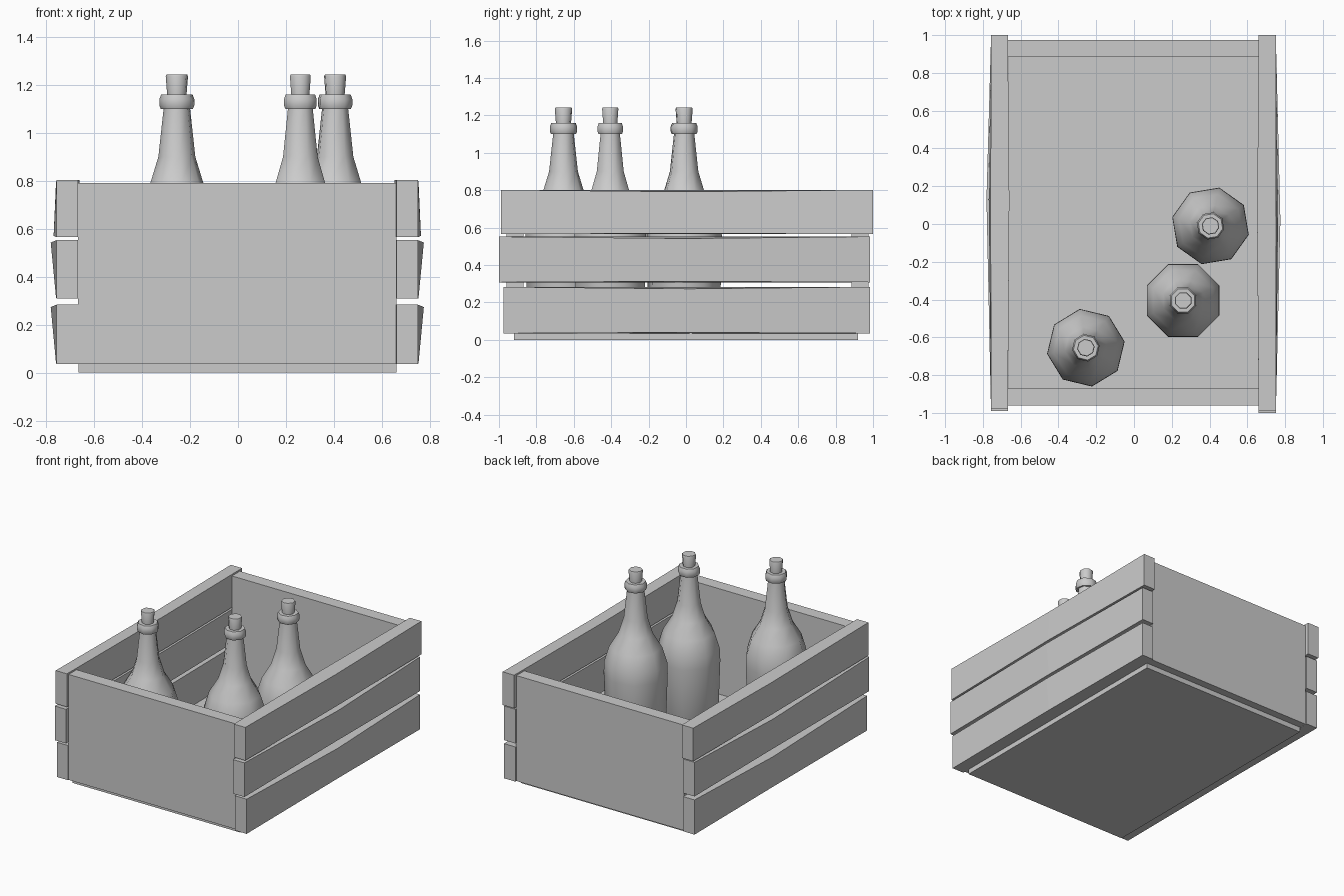
import bpy, bmesh
from math import cos, sin, radians, pi

if "Cube" in bpy.data.objects:
    bpy.data.objects.remove(bpy.data.objects["Cube"])


def make_object(name, verts, faces, smooth=False):
    mesh = bpy.data.meshes.new(name)
    mesh.from_pydata(verts, [], faces)
    bm = bmesh.new()
    bm.from_mesh(mesh)
    bmesh.ops.recalc_face_normals(bm, faces=bm.faces)
    bm.to_mesh(mesh)
    bm.free()
    obj = bpy.data.objects.new(name, mesh)
    bpy.context.collection.objects.link(obj)
    if smooth:
        bpy.ops.object.select_all(action='DESELECT')
        obj.select_set(True)
        bpy.context.view_layer.objects.active = obj
        bpy.ops.object.shade_smooth_by_angle(angle=radians(50))
    return obj


def loft(name, rings, smooth=False):
    """Skin a list of equal-sized rings and cap both ends."""
    n = len(rings[0])
    verts = [p for ring in rings for p in ring]
    faces = [(k * n + i, k * n + (i + 1) % n, (k + 1) * n + (i + 1) % n, (k + 1) * n + i)
             for k in range(len(rings) - 1) for i in range(n)]
    faces += [tuple(range(n)), tuple(range(len(verts) - n, len(verts)))]
    return make_object(name, verts, faces, smooth)


def box(name, x0, x1, y0, y1, z0, z1):
    return loft(name, [[(x0, y0, z), (x1, y0, z), (x1, y1, z), (x0, y1, z)] for z in (z0, z1)])


def lathe(name, profile, centre, turn, sides=8):
    cx, cy = centre
    angles = [radians(turn) + 2 * pi * i / sides for i in range(sides)]
    loft(name, [[(cx + r * cos(a), cy + r * sin(a), z) for a in angles] for r, z in profile], True)


def slat(name, side, inner, outer, y0, y1, ymid, z0, z1, bow_low, bow_high):
    """Plank with a slightly warped middle section."""
    def section(y, i, lo, hi, drop):
        return [(side * (inner - i), y, z0), (side * (inner - i), y, z1),
                (side * (outer + hi), y, z1 - drop), (side * (outer + lo), y, z0 + drop / 2)]
    loft(name, [section(y0, 0, 0, 0, 0), section(ymid, 0.008, bow_low, bow_high, 0.01),
                section(y1, 0, 0, 0, 0)])


# Floor and end panels
box("crate_floor", -0.665, 0.66, -0.92, 0.92, 0, 0.036)
box("front_panel", -0.668, 0.662, -0.96, -0.87, 0.036, 0.79)
box("back_panel", -0.668, 0.662, 0.885, 0.975, 0.036, 0.79)

# Side slats: y range, z range, warp at bottom and top edges
rows = [("bottom", -0.975, 0.985, 0.035, 0.283, 0.002, 0.024),
        ("middle", -1.0, 0.985, 0.308, 0.552, 0.002, 0.024),
        ("top", -0.99, 1.0, 0.565, 0.802, 0.012, 0.002)]
for row, y0, y1, z0, z1, low, high in rows:
    slat(f"right_{row}_slat", 1, 0.66, 0.751, y0, y1, 0.02, z0, z1, low, high)
    slat(f"left_{row}_slat", -1, 0.668, 0.757, y0 + 0.01, y1, 0.13, z0, z1, low, high)

# Corked bottles
bottle = [(0.18, 0.036), (0.193, 0.06), (0.208, 0.50), (0.206, 0.58), (0.172, 0.69),
          (0.112, 0.79), (0.078, 0.90), (0.056, 1.10), (0.068, 1.10), (0.074, 1.115),
          (0.074, 1.14), (0.066, 1.16), (0.04, 1.16)]
cork = [(0.040, 1.13), (0.041, 1.16), (0.047, 1.235), (0.044, 1.242)]
for i, (centre, turn) in enumerate([((-0.255, -0.655), 9), ((0.26, -0.405), 22.5),
                                    ((0.405, -0.01), -13)], 1):
    lathe(f"bottle_{i}", bottle, centre, turn)
    lathe(f"cork_{i}", cork, centre, turn)
